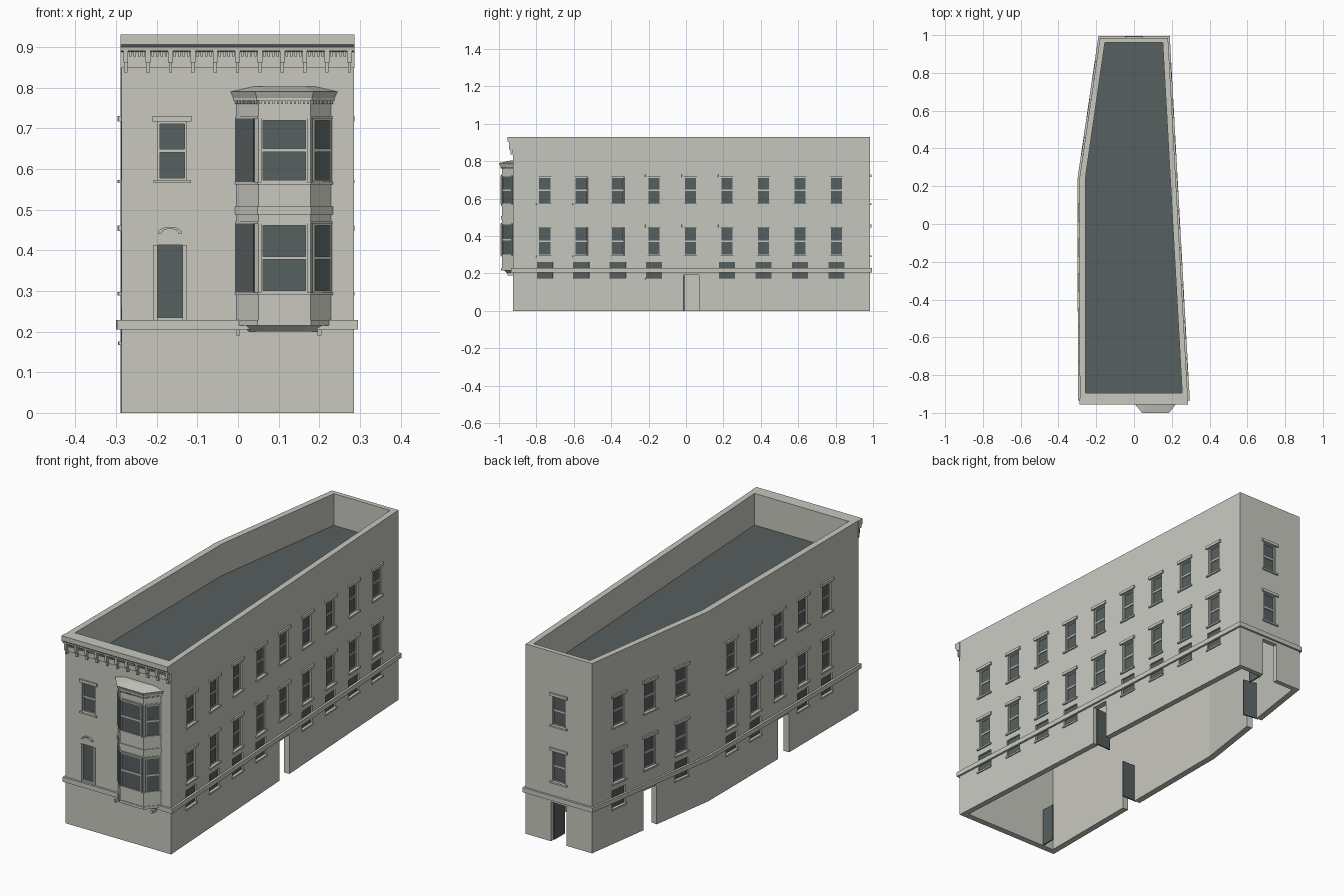
import bpy, bmesh
from math import sin, cos, pi
from mathutils import Vector, Matrix

cube = bpy.data.objects.get("Cube")
if cube:
    bpy.data.objects.remove(cube, do_unlink=True)


def material(name, rgb):
    m = bpy.data.materials.new(name)
    m.use_nodes = True
    m.diffuse_color = (*rgb, 1)
    m.node_tree.nodes["Principled BSDF"].inputs["Base Color"].default_value = (*rgb, 1)
    return m


STONE = material("pale stone", (0.58, 0.58, 0.53))
DARK = material("dark slate glass", (0.095, 0.115, 0.115))
parts = {}


def part(name):
    return parts.setdefault(name, bmesh.new())


def finish(name, mat):
    bm = parts[name]
    bmesh.ops.recalc_face_normals(bm, faces=bm.faces)
    mesh = bpy.data.meshes.new(name)
    bm.to_mesh(mesh)
    mesh.materials.append(mat)
    obj = bpy.data.objects.new(name, mesh)
    bpy.context.collection.objects.link(obj)
    return obj


def loft(name, low, high):
    """Closed solid between two matching loops of points."""
    bm = part(name)
    a = [bm.verts.new(p) for p in low]
    b = [bm.verts.new(p) for p in high]
    bm.faces.new(a)
    bm.faces.new(b)
    for i in range(len(a)):
        j = (i + 1) % len(a)
        bm.faces.new((a[i], a[j], b[j], b[i]))


def prism(name, pts, z0, z1, top=None):
    loft(name, [(x, y, z0) for x, y in pts], [(x, y, z1) for x, y in top or pts])


class Wall:
    """Local frame of a wall: u along it, n outwards, z up."""

    def __init__(self, a, b):
        self.a, d = Vector(a), Vector(b) - Vector(a)
        self.length = d.length
        self.t = d.normalized()
        self.n = Vector((self.t.y, -self.t.x))

    def point(self, u, n, z):
        return (*(self.a + self.t * u + self.n * n), z)

    def box(self, name, u0, u1, n0, n1, z0, z1):
        ring = [(u0, n0), (u1, n0), (u1, n1), (u0, n1)]
        loft(name, [self.point(u, n, z0) for u, n in ring],
             [self.point(u, n, z1) for u, n in ring])

    def at_y(self, y):
        return (y - self.a.y) / self.t.y

    def at_x(self, x):
        return (x - self.a.x) / self.t.x


def sash(w, u, half, z0, z1, depth):
    """Dark panes with a stone border and meeting rail."""
    w.box("window_glass", u - half, u + half, depth - 0.003, depth, z0, z1)
    e, f = 0.005, depth + 0.004
    for s in (-1, 1):
        w.box("window_frames", u + s * half, u + s * (half - e), depth, f, z0, z1)
    mid = (z0 + z1) / 2
    for lo, hi in ((z0, z0 + e), (z1 - e, z1), (mid - 0.004, mid + 0.004)):
        w.box("window_frames", u - half + e, u + half - e, depth, f, lo, hi)


def window(w, u, z0, z1):
    w.box("wall_cutter", u - 0.035, u + 0.035, -0.014, 0.02, z0, z1)
    sash(w, u, 0.035, z0, z1, -0.011)
    w.box("window_lintels", u - 0.048, u + 0.048, -0.002, 0.008, z1, z1 + 0.014)
    w.box("window_sills", u - 0.046, u + 0.046, -0.002, 0.008, z0 - 0.008, z0)


def basement_window(w, u):
    w.box("wall_cutter", u - 0.043, u + 0.043, -0.012, 0.02, 0.175, 0.262)
    w.box("basement_glass", u - 0.043, u + 0.043, -0.012, -0.008, 0.175, 0.262)
    w.box("window_sills", u - 0.048, u + 0.048, -0.002, 0.006, 0.167, 0.175)


def doorway(w, u):
    w.box("wall_cutter", u - 0.042, u + 0.042, -0.1, 0.02, -0.02, 0.192)
    w.box("door_leaves", u - 0.042, u - 0.036, -0.1, -0.018, 0.002, 0.19)


# Hollow shell with a parapet
outer = [(-0.287, -0.925), (0.285, -0.925), (0.18, 0.985), (-0.18, 0.985), (-0.289, 0.24)]
inner = [(-0.257, -0.895), (0.255, -0.895), (0.152, 0.962), (-0.154, 0.962), (-0.258, 0.24)]
shell = part("walls")
loops = [[shell.verts.new((x, y, z)) for x, y in pts]
         for pts, z in ((outer, 0), (outer, 0.93), (inner, 0.93), (inner, 0))]
for k in range(4):
    p, q = loops[k], loops[(k + 1) % 4]
    for i in range(5):
        j = (i + 1) % 5
        shell.faces.new((p[i], p[j], q[j], q[i]))
prism("roof_deck", inner, 0.765, 0.775)

walls = [Wall(outer[i], outer[(i + 1) % 5]) for i in range(5)]
front, east, back, angled, west = walls
ROWS = ((0.297, 0.447), (0.573, 0.716))

# Belt course round the building
for w in walls:
    w.box("belt_course", -0.009, w.length + 0.009, -0.002, 0.01, 0.205, 0.228)

# Windows and ground doors
columns = [(east, east.at_y(-0.755 + 0.195 * i), i != 4) for i in range(9)]
columns += [(angled, angled.length * k, k != 0.5) for k in (0.23, 0.5, 0.77)]
columns += [(west, west.at_y(0.06 - 0.185 * i), i != 2) for i in range(5)]
columns += [(back, back.at_x(0), False)]
for w, u, basement in columns:
    for z0, z1 in ROWS:
        window(w, u, z0, z1)
    if basement:
        basement_window(w, u)
doorway(east, east.at_y(0.028))
doorway(angled, angled.length / 2)
doorway(west, west.at_y(-0.345))
doorway(back, back.at_x(0))
front.box("door_leaves", 0.084, 0.09, -0.1, -0.032, 0.002, 0.19)
window(front, front.at_x(-0.162), *ROWS[1])

# Front door with surround and arched hood
u = front.at_x(-0.167)
front.box("wall_cutter", u - 0.031, u + 0.031, -0.016, 0.02, 0.235, 0.413)
front.box("front_door", u - 0.031, u + 0.031, -0.016, -0.012, 0.235, 0.413)
for s in (-1, 1):
    front.box("door_surround", u + s * 0.031, u + s * 0.042, -0.002, 0.004, 0.228, 0.413)


def arch(name, r0, r1, rise, z, depth):
    angles = [pi * i / 12 for i in range(13)]
    ring = [(u + r1 * cos(a), z + rise * r1 * sin(a)) for a in angles]
    ring += [(u + r0 * cos(a), z + rise * r0 * sin(a)) for a in reversed(angles)]
    loft(name, [front.point(x, -0.002, h) for x, h in ring],
         [front.point(x, depth, h) for x, h in ring])


arch("door_hood", 0.021, 0.03, 0.55, 0.441, 0.008)
arch("door_hood_panel", 0.001, 0.018, 0.45, 0.441, 0.003)

# Cornice profile with brackets and dentils
profile = [(-0.002, 0.848), (0.005, 0.848), (0.005, 0.888), (0.02, 0.89), (0.022, 0.9),
           (0.03, 0.906), (0.03, 0.93), (-0.002, 0.93)]
loft("cornice", [front.point(-0.002, n, z) for n, z in profile],
     [front.point(front.length + 0.002, n, z) for n, z in profile])
for i in range(11):
    c = front.at_x(-0.276 + 0.055 * i)
    front.box("cornice_brackets", c - 0.006, c + 0.006, 0, 0.021, 0.862, 0.892)
    front.box("cornice_brackets", c - 0.004, c + 0.004, 0, 0.013, 0.837, 0.862)
    if i < 10:
        for k in range(1, 5):
            d = c + 0.011 * k
            front.box("cornice_dentils", d - 0.003, d + 0.003, 0, 0.014, 0.876, 0.892)


# Two storey bay
def bay(o):
    return [(-0.005 - o, -0.923), (0.05 - o / 2, -0.985 - o),
            (0.178 + o / 2, -0.985 - o), (0.231 + o, -0.923)]


prism("bay_body", bay(0), 0.215, 0.77)
prism("bay_base", bay(-0.03), 0.2, 0.216, bay(-0.012))
for o, z0, z1 in ((0.003, 0.215, 0.228), (0.004, 0.29, 0.296), (0.003, 0.466, 0.471),
                  (0.004, 0.488, 0.508), (0.004, 0.562, 0.568), (0.003, 0.724, 0.729),
                  (0.008, 0.768, 0.776)):
    prism("bay_mouldings", bay(o), z0, z1)
prism("bay_eaves", bay(0.008), 0.774, 0.79, bay(0.015))
prism("bay_roof", bay(0.015), 0.79, 0.803, bay(-0.042))
pts = bay(0)
for i in range(3):
    w = Wall(pts[i], pts[i + 1])
    for z0, z1 in ((0.296, 0.466), (0.568, 0.724)):
        if i == 0:
            w.box("bay_side_glass", 0.002, w.length - 0.014, 0, 0.003, z0, z1)
        else:
            sash(w, w.length / 2, w.length / 2 - 0.007, z0, z1, 0.002)
    count = int(w.length / 0.01)
    for k in range(count):
        d = (k + 0.5) * w.length / count
        w.box("bay_dentils", d - 0.0025, d + 0.0025, 0, 0.006, 0.76, 0.769)
for x in (0.0, 0.2):
    c = front.at_x(x)
    front.box("bay_brackets", c - 0.005, c + 0.005, 0, 0.03, 0.19, 0.205)

# Turn every part into an object, then cut the openings
dark = ("roof_deck", "window_glass", "basement_glass", "door_leaves", "front_door",
        "bay_side_glass")
objects = {n: finish(n, DARK if n in dark else STONE) for n in list(parts)}
cutter = objects["wall_cutter"]
cutter.hide_render = True
cutter.hide_viewport = True
cutter.display_type = 'WIRE'
cut = objects["walls"].modifiers.new("openings", 'BOOLEAN')
cut.operation = 'DIFFERENCE'
cut.solver = 'EXACT'
cut.object = cutter
